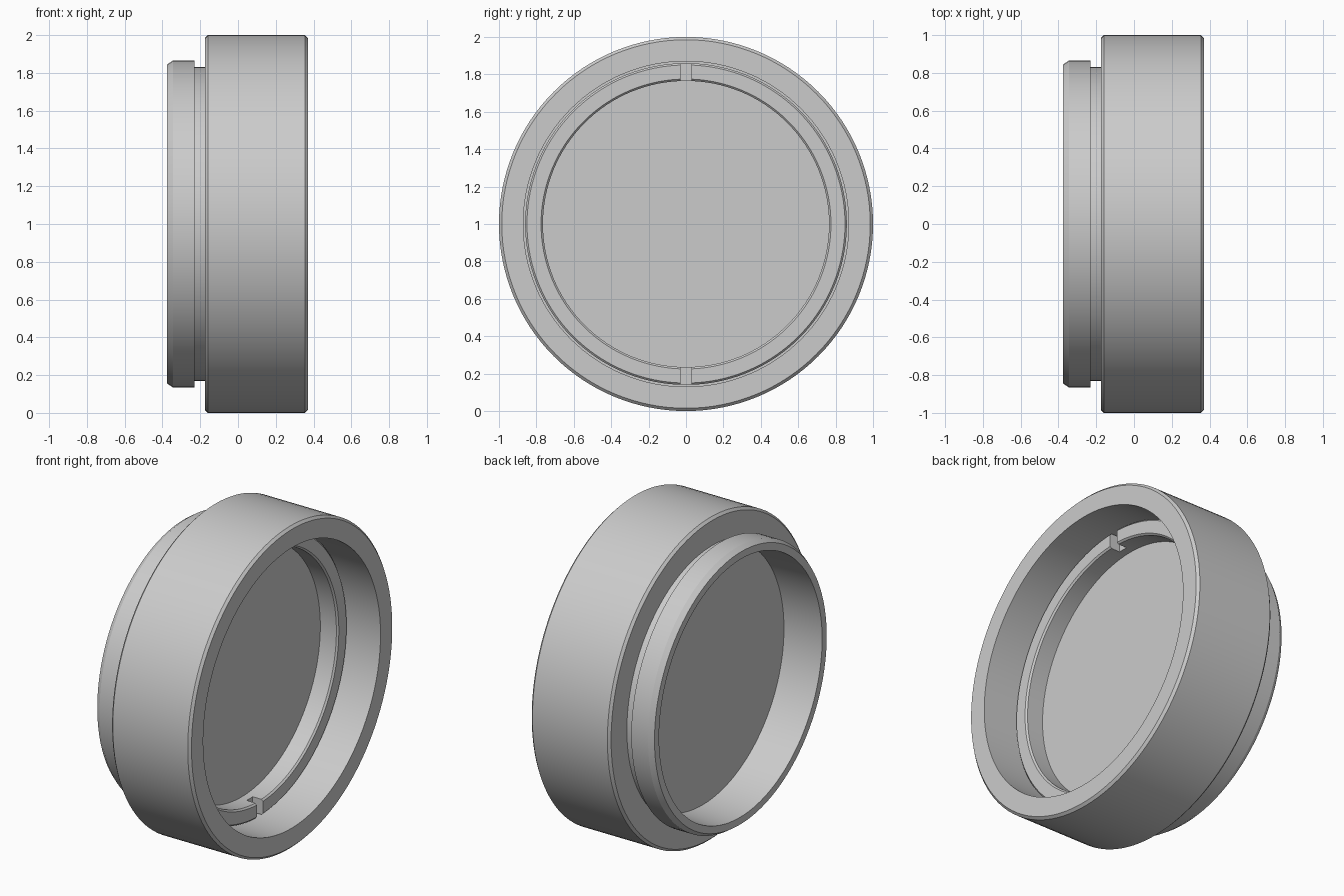
import bpy, bmesh, math
from mathutils import Matrix

cube = bpy.data.objects.get("Cube")
if cube:
    bpy.data.objects.remove(cube, do_unlink=True)

SIDES = 128

grey = bpy.data.materials.new("neutral_grey")
grey.use_nodes = True
grey.diffuse_color = (0.6, 0.6, 0.6, 1)
grey.node_tree.nodes["Principled BSDF"].inputs["Base Color"].default_value = (0.6, 0.6, 0.6, 1)


def lathe(name, profile):
    """Revolve a closed (x, radius) outline about the model's x axis at z = 1."""
    bm = bmesh.new()
    rings = []
    for i in range(SIDES):
        a = 2 * math.pi * i / SIDES
        rings.append([bm.verts.new((x, r * math.sin(a), 1 + r * math.cos(a))) for x, r in profile])
    n = len(profile)
    for i in range(SIDES):
        here, after = rings[i], rings[(i + 1) % SIDES]
        for j in range(n):
            k = (j + 1) % n
            bm.faces.new((here[j], here[k], after[k], after[j]))
    bmesh.ops.recalc_face_normals(bm, faces=bm.faces[:])
    return finish(name, bm)


def finish(name, bm):
    mesh = bpy.data.meshes.new(name)
    bm.to_mesh(mesh)
    bm.free()
    mesh.materials.append(grey)
    obj = bpy.data.objects.new(name, mesh)
    bpy.context.collection.objects.link(obj)
    return obj


def smooth(obj):
    bpy.ops.object.select_all(action='DESELECT')
    obj.select_set(True)
    bpy.context.view_layer.objects.active = obj
    bpy.ops.object.shade_smooth_by_angle(angle=math.radians(30))


# Housing: wide body, narrow groove, rear collar, stepped bore
housing = lathe("housing", [
    (0.37, 0.87), (0.37, 0.985), (0.355, 1.0), (-0.16, 1.0), (-0.175, 0.985),
    (-0.175, 0.83), (-0.23, 0.83), (-0.23, 0.865), (-0.345, 0.865), (-0.375, 0.845),
    (-0.375, 0.80), (-0.12, 0.79), (-0.12, 0.87)])
smooth(housing)

# Glass disc clamped inside the housing
bm = bmesh.new()
bmesh.ops.create_cone(bm, cap_ends=True, segments=SIDES, radius1=0.86, radius2=0.86, depth=0.15,
                      matrix=Matrix.Translation((-0.045, 0, 1)) @ Matrix.Rotation(math.pi / 2, 4, 'Y'))
glass = finish("glass_disc", bm)
smooth(glass)

# Retaining ring with two spanner slots
ring = lathe("retaining_ring", [
    (0.15, 0.775), (0.15, 0.85), (0.14, 0.86), (0.03, 0.86), (0.03, 0.765), (0.14, 0.765)])
bm = bmesh.new()
for side in (-1, 1):
    bmesh.ops.create_cube(bm, size=1, matrix=Matrix.Translation((0.14, 0, 1 + side * 0.82))
                          @ Matrix.Diagonal((0.12, 0.06, 0.2, 1)))
cutter = finish("slot_cutter", bm)
cutter.hide_render = True
cutter.hide_viewport = True
cutter.display_type = 'WIRE'
slots = ring.modifiers.new("slots", 'BOOLEAN')
slots.operation = 'DIFFERENCE'
slots.solver = 'EXACT'
slots.object = cutter
smooth(ring)
